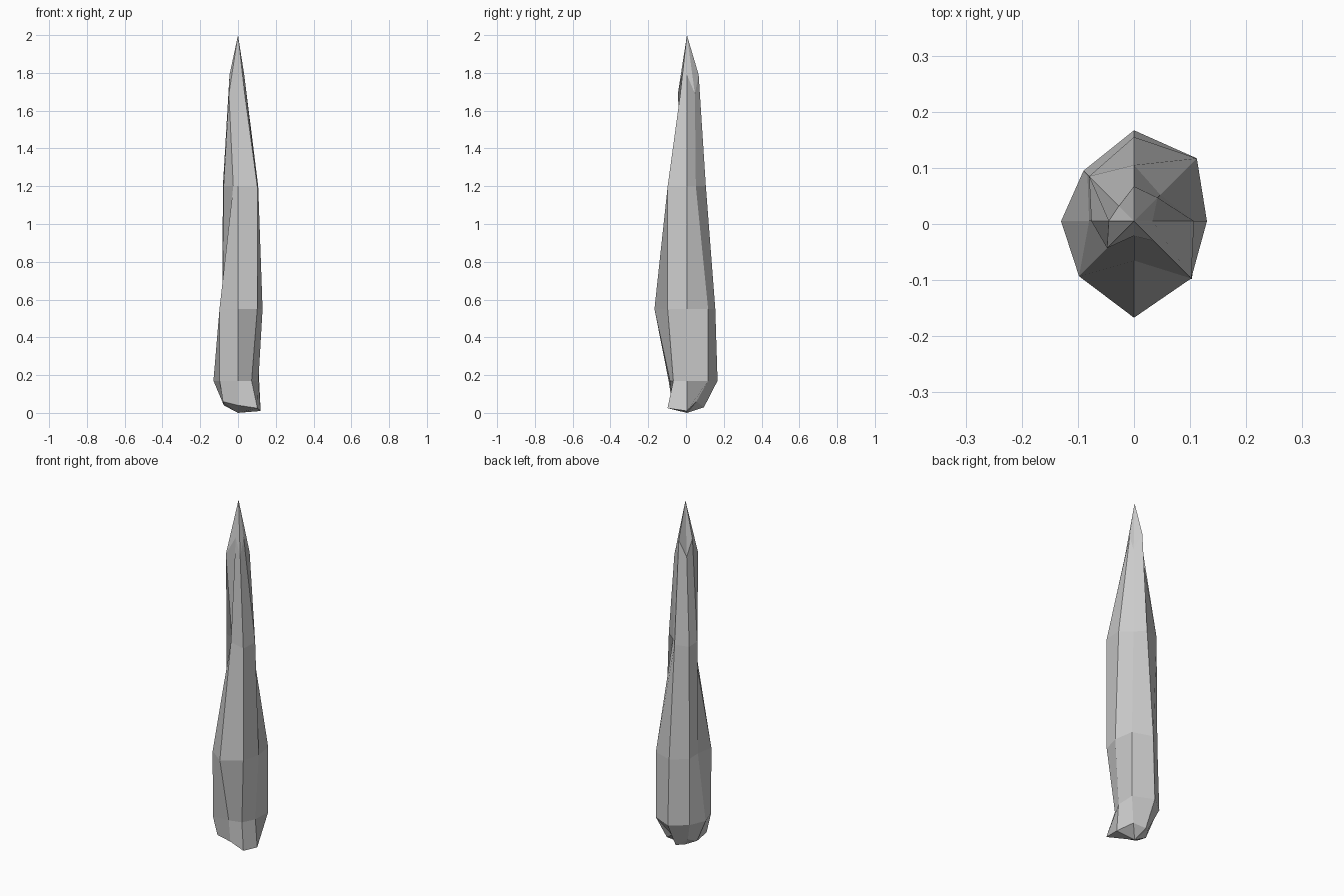
import bpy, bmesh, math

if "Cube" in bpy.data.objects:
    bpy.data.objects.remove(bpy.data.objects["Cube"])

CENTRE_Y = 0.005
D = math.sqrt(2)

# Irregular eight-sided rings: (z of straight spokes, z of diagonal spokes, radii)
# Spoke order: right, back-right, back, back-left, left, front-left, front, front-right
rings = [
    (0.04, 0.06, [0.12, 0.05*D, 0.09, 0.05*D, 0.075, 0.08*D, 0.075, 0.103*D]),
    (0.17, 0.17, [0.108, 0.112*D, 0.162, 0.09*D, 0.13, 0.097*D, 0.09, 0.072*D]),
    (0.55, 0.55, [0.13, 0.112*D, 0.15, 0.083*D, 0.08, 0.098*D, 0.172, 0.102*D]),
    (1.20, 1.20, [0.107, 0.047*D, 0.10, 0.08*D, 0.076, 0.025*D, 0.07, 0.102*D]),
    (1.79, 1.69, [0.033, 0.042*D, 0.062, 0.027*D, 0.045, 0.048*D, 0.026, 0.035*D]),
]

bm = bmesh.new()
loops = []
for z_straight, z_diag, radii in rings:
    loop = []
    for i, r in enumerate(radii):
        a = i * math.pi / 4
        z = z_diag if i % 2 else z_straight
        loop.append(bm.verts.new((r * math.cos(a), CENTRE_Y + r * math.sin(a), z)))
    loops.append(loop)

# Uneven foot corners
loops[0][0].co.z = 0.01
loops[0][7].co.z = 0.025
loops[0][2].co.z = 0.03

# Tip and foot points
tip = bm.verts.new((0, CENTRE_Y, 2.0))
foot = bm.verts.new((0, CENTRE_Y, 0.0))

# Side facets and end fans
for i in range(8):
    j = (i + 1) % 8
    for lo, hi in zip(loops, loops[1:]):
        bm.faces.new((lo[i], lo[j], hi[j], hi[i]))
    bm.faces.new((loops[-1][i], loops[-1][j], tip))
    bm.faces.new((loops[0][j], loops[0][i], foot))
bmesh.ops.recalc_face_normals(bm, faces=bm.faces[:])

mesh = bpy.data.meshes.new("rock_spike")
bm.to_mesh(mesh)
bm.free()
spike = bpy.data.objects.new("rock_spike", mesh)
bpy.context.collection.objects.link(spike)
